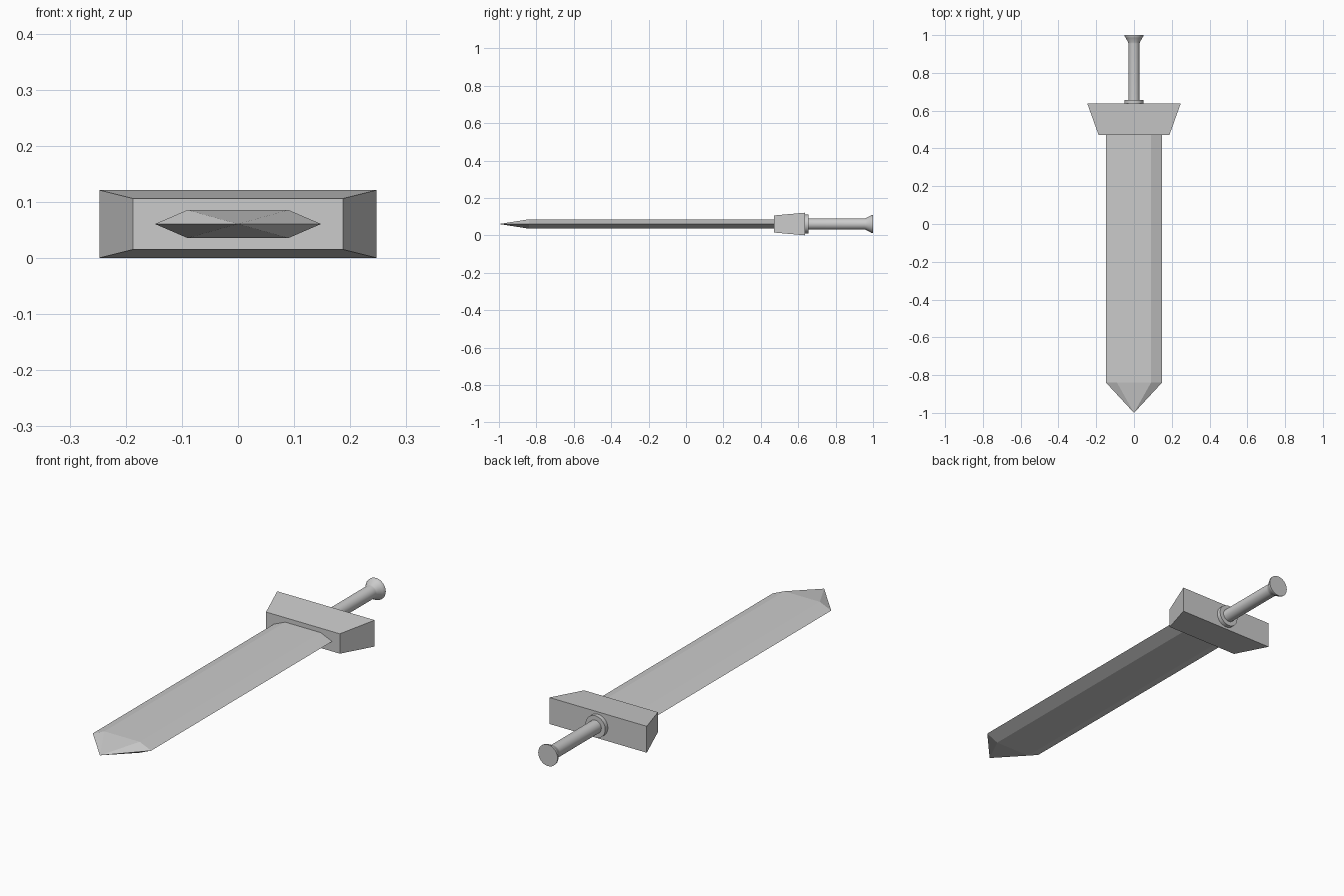
import bpy, math

if "Cube" in bpy.data.objects:
    bpy.data.objects.remove(bpy.data.objects["Cube"])

ZC = 0.0605  # height of the sword's long axis


def loft(name, sections):
    """Join equal-length rings of points (x, y, z) into a capped solid."""
    n = len(sections[0])
    verts = [p for ring in sections for p in ring]
    faces = [(r * n + i, r * n + (i + 1) % n, (r + 1) * n + (i + 1) % n, (r + 1) * n + i)
             for r in range(len(sections) - 1) for i in range(n)]
    faces += [tuple(range(n))[::-1], tuple(range(len(verts) - n, len(verts)))]
    mesh = bpy.data.meshes.new(name)
    mesh.from_pydata(verts, [], faces)
    obj = bpy.data.objects.new(name, mesh)
    bpy.context.collection.objects.link(obj)
    bpy.context.view_layer.objects.active = obj
    obj.select_set(True)
    bpy.ops.object.mode_set(mode='EDIT')
    bpy.ops.mesh.select_all(action='SELECT')
    bpy.ops.mesh.remove_doubles(threshold=0.0001)
    bpy.ops.mesh.normals_make_consistent(inside=False)
    bpy.ops.object.mode_set(mode='OBJECT')
    obj.select_set(False)
    return obj


def box_ring(y, hx, hz):
    return [(sx * hx, y, ZC + sz * hz) for sx, sz in ((-1, -1), (1, -1), (1, 1), (-1, 1))]


def hex_ring(y, s):
    outline = ((-0.148, 0), (-0.09, -0.025), (0.09, -0.025),
               (0.148, 0), (0.09, 0.025), (-0.09, 0.025))
    return [(x * s, y, ZC + z * s) for x, z in outline]


def lathe(name, profile, sides=32):
    """Revolve (y, radius) pairs about the sword's axis."""
    angles = [2 * math.pi * i / sides for i in range(sides)]
    obj = loft(name, [[(r * math.cos(a), y, ZC + r * math.sin(a)) for a in angles]
                      for y, r in profile])
    obj.select_set(True)
    bpy.ops.object.shade_smooth_by_angle(angle=math.radians(40))
    obj.select_set(False)
    return obj


# Blade: flattened hexagonal bar drawn to a point
blade = [hex_ring(0.475, 1), hex_ring(-0.84, 1), hex_ring(-1.0, 0)]
loft("blade", blade)

# Guard: block that widens toward the grip
loft("guard", [box_ring(0.47, 0.187, 0.0455), box_ring(0.637, 0.247, 0.0605)])

# Collar, grip and flared pommel
lathe("collar", [(0.63, 0.05), (0.656, 0.05)])
lathe("grip", [(0.65, 0.03), (0.955, 0.03), (0.962, 0.031), (0.985, 0.044),
               (0.994, 0.049), (1.0, 0.049)])
